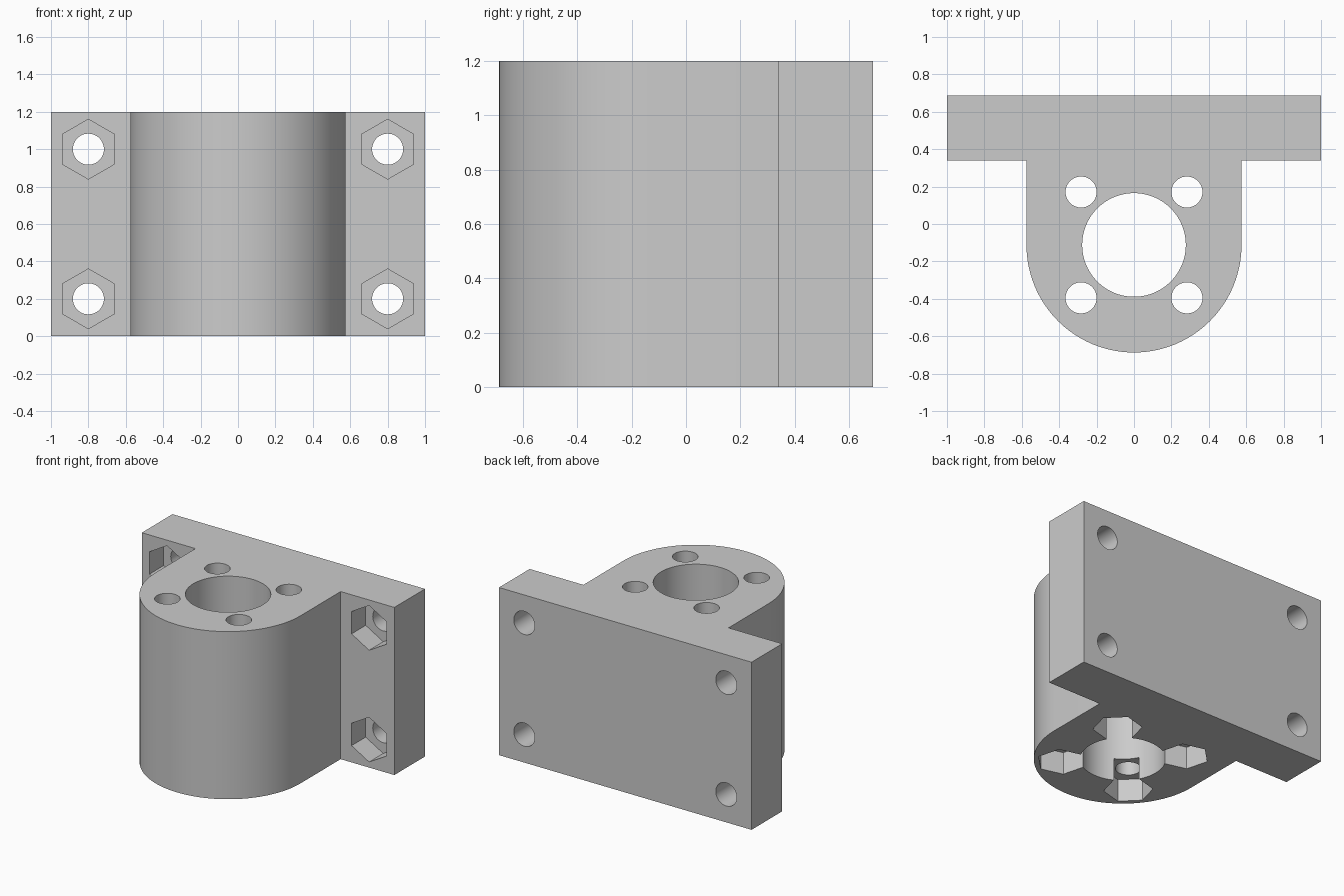
import bpy
import bmesh
from math import cos, sin, pi, radians, atan2
from mathutils import Matrix, Vector

cube = bpy.data.objects.get("Cube")
if cube:
    bpy.data.objects.remove(cube, do_unlink=True)

HEIGHT = 1.2
BORE_Y, BODY_R, BORE_R = -0.112, 0.575, 0.277
PLATE_FRONT, PLATE_BACK = 0.34, 0.687
SCREW_R, NUT_R, NUT_DEPTH = 0.083, 0.16, 0.16

grey = bpy.data.materials.new("plain_grey")
grey.use_nodes = True
grey.diffuse_color = (0.6, 0.6, 0.6, 1)
grey.node_tree.nodes["Principled BSDF"].inputs["Base Color"].default_value = (0.6, 0.6, 0.6, 1)


def prism(name, outline, height):
    """Extrude a flat outline upwards from z = 0."""
    bm = bmesh.new()
    face = bm.faces.new([bm.verts.new((x, y, 0)) for x, y in outline])
    new = bmesh.ops.extrude_face_region(bm, geom=[face])["geom"]
    bmesh.ops.translate(bm, vec=(0, 0, height),
                        verts=[v for v in new if isinstance(v, bmesh.types.BMVert)])
    bmesh.ops.recalc_face_normals(bm, faces=bm.faces)
    mesh = bpy.data.meshes.new(name)
    bm.to_mesh(mesh)
    bm.free()
    mesh.materials.append(grey)
    obj = bpy.data.objects.new(name, mesh)
    bpy.context.collection.objects.link(obj)
    return obj


def ring(radius, sides, turn=0.0):
    return [(radius * cos(turn + 2 * pi * i / sides),
             radius * sin(turn + 2 * pi * i / sides)) for i in range(sides)]


# T-shaped plate and rounded housing in one profile
arc = [(BODY_R * cos(pi + pi * i / 48), BORE_Y + BODY_R * sin(pi + pi * i / 48))
       for i in range(49)]
outline = [(1, PLATE_FRONT), (1, PLATE_BACK), (-1, PLATE_BACK), (-1, PLATE_FRONT),
           (-BODY_R, PLATE_FRONT)] + arc + [(BODY_R, PLATE_FRONT)]
bracket = prism("mounting_bracket", outline, HEIGHT)
bpy.context.view_layer.objects.active = bracket
bracket.select_set(True)


def cut(radius, sides, start, length, rotation=Matrix(), turn=0.0):
    """Subtract a prism that begins at start and runs along its local z."""
    cutter = prism("cutter", ring(radius, sides, turn), length)
    cutter.data.transform(Matrix.Translation(Vector(start)) @ rotation)
    cutter.hide_render = True
    mod = bracket.modifiers.new("cut", 'BOOLEAN')
    mod.operation = 'DIFFERENCE'
    mod.solver = 'EXACT'
    mod.object = cutter
    bpy.ops.object.modifier_apply(modifier=mod.name)
    bpy.data.objects.remove(cutter, do_unlink=True)


# Central bore
cut(BORE_R, 96, (0, BORE_Y, -0.1), HEIGHT + 0.2)

to_back = Matrix.Rotation(radians(-90), 4, 'X')
for sx in (-1, 1):
    # Vertical screw holes, with nut pockets underneath open to the bore
    for sy in (-1, 1):
        x, y = 0.283 * sx, BORE_Y + 0.283 * sy
        cut(SCREW_R, 48, (x, y, -0.1), HEIGHT + 0.2)
        cut(NUT_R, 6, (x, y, -0.1), NUT_DEPTH + 0.1, turn=atan2(sy, sx) + pi / 6)
    # Plate screw holes, with nut pockets in front
    for z in (0.2, 1.0):
        cut(SCREW_R, 48, (0.8 * sx, PLATE_FRONT - 0.1, z), 0.6, to_back)
        cut(NUT_R, 6, (0.8 * sx, PLATE_FRONT - 0.1, z), NUT_DEPTH + 0.1, to_back, pi / 2)

bpy.ops.object.shade_smooth_by_angle(angle=radians(30))
